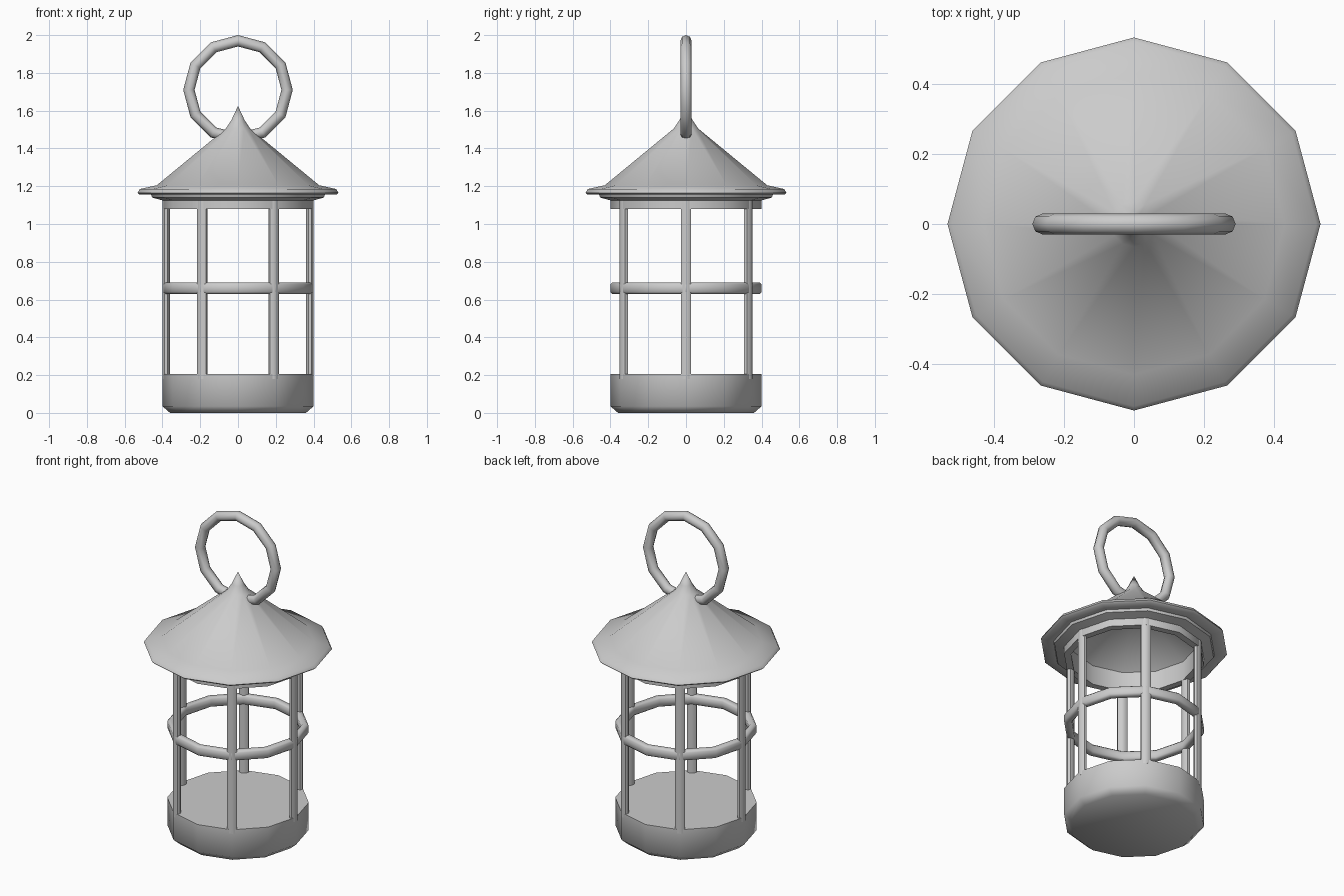
import bpy, bmesh, math

if "Cube" in bpy.data.objects:
    bpy.data.objects.remove(bpy.data.objects["Cube"])

SIDES = 12


def finish(bm, name, angle=40):
    bmesh.ops.remove_doubles(bm, verts=bm.verts, dist=1e-5)
    bmesh.ops.recalc_face_normals(bm, faces=bm.faces)
    me = bpy.data.meshes.new(name)
    bm.to_mesh(me)
    bm.free()
    ob = bpy.data.objects.new(name, me)
    bpy.context.collection.objects.link(ob)
    bpy.ops.object.select_all(action='DESELECT')
    ob.select_set(True)
    bpy.context.view_layer.objects.active = ob
    bpy.ops.object.shade_smooth_by_angle(angle=math.radians(angle))
    return ob


def lathe(name, profile, closed=False, angle=40):
    """Spin a (radius, z) profile into a 12-sided shell."""
    bm = bmesh.new()
    rings = []
    for r, z in profile:
        if r == 0:
            rings.append([bm.verts.new((0, 0, z))] * SIDES)
        else:
            rings.append([bm.verts.new((r * math.cos(2 * math.pi * i / SIDES),
                                        r * math.sin(2 * math.pi * i / SIDES), z))
                          for i in range(SIDES)])
    pairs = list(zip(rings, rings[1:]))
    if closed:
        pairs.append((rings[-1], rings[0]))
    for a, b in pairs:
        for i in range(SIDES):
            j = (i + 1) % SIDES
            corners = list(dict.fromkeys((a[i], a[j], b[j], b[i])))
            if len(corners) > 2:  # nothing to fill between two axis points
                bm.faces.new(corners)
    return finish(bm, name, angle)


# Solid base with chamfered foot
lathe("base", [(0, 0), (0.36, 0), (0.40, 0.035), (0.40, 0.205), (0, 0.205)], angle=50)

# Middle band around the cage
lathe("middle_band", [(0.39, 0.63), (0.40, 0.64), (0.40, 0.68), (0.39, 0.69),
                      (0.365, 0.69), (0.355, 0.68), (0.355, 0.64), (0.365, 0.63)],
      closed=True, angle=60)

# Hollow roof: collar, brim, cone and finial, then the inner skin
lathe("roof", [(0.36, 1.08), (0.40, 1.08), (0.40, 1.125), (0.455, 1.14), (0.46, 1.155),
               (0.52, 1.155), (0.532, 1.165), (0.52, 1.185), (0.43, 1.205),
               (0.065, 1.505), (0.035, 1.55), (0, 1.625),
               (0, 1.48), (0.36, 1.20)], closed=True, angle=50)

# Six upright bars
for k in range(6):
    a = k * math.pi / 3
    bm = bmesh.new()
    ends = []
    for z in (0.18, 1.13):
        loop = []
        for i in range(8):
            t = (i + 0.5) * math.pi / 4
            r = 0.38 + 0.021 * math.cos(t)
            s = 0.03 * math.sin(t)
            loop.append(bm.verts.new((r * math.cos(a) - s * math.sin(a),
                                      r * math.sin(a) + s * math.cos(a), z)))
        ends.append(loop)
        bm.faces.new(loop)
    for i in range(8):
        j = (i + 1) % 8
        bm.faces.new((ends[0][i], ends[0][j], ends[1][j], ends[1][i]))
    finish(bm, f"upright_bar_{k + 1}", 50)

# Carrying ring through the roof top
bpy.ops.mesh.primitive_torus_add(major_segments=12, minor_segments=8,
                                 major_radius=0.26, minor_radius=0.03,
                                 location=(0, 0, 1.71), rotation=(math.pi / 2, 0, 0))
handle = bpy.context.object
handle.name = "carrying_ring"
bpy.ops.object.shade_smooth_by_angle(angle=math.radians(50))
